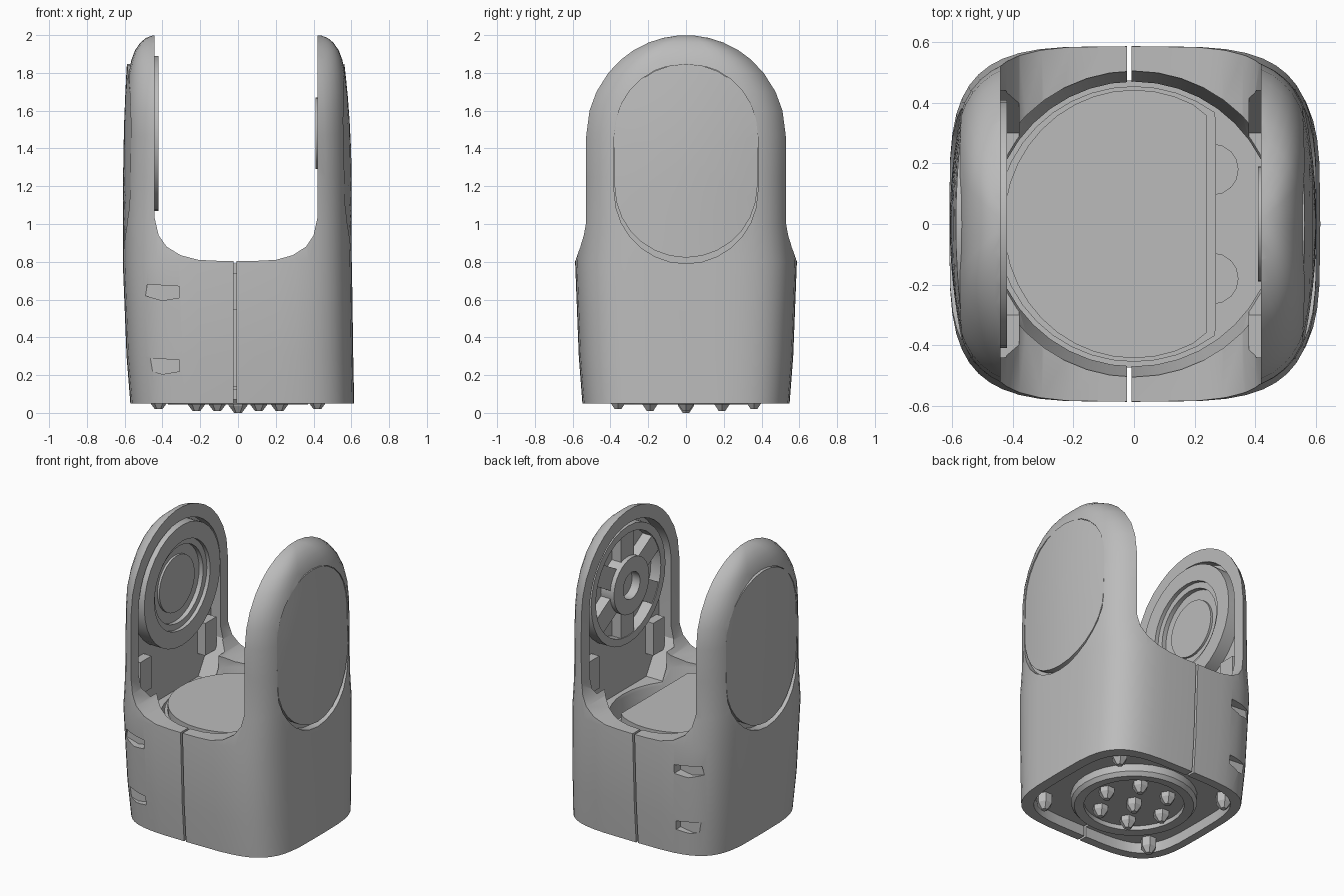
import bpy, bmesh, math
from mathutils import Matrix, Vector

if "Cube" in bpy.data.objects:
    bpy.data.objects.remove(bpy.data.objects["Cube"], do_unlink=True)

grey = bpy.data.materials.new("plain grey")
grey.use_nodes = True
GREY = (0.5, 0.5, 0.5, 1)
grey.diffuse_color = GREY
grey.node_tree.nodes["Principled BSDF"].inputs["Base Color"].default_value = GREY


def finish(name, bm):
    bmesh.ops.remove_doubles(bm, verts=bm.verts, dist=1e-5)
    bmesh.ops.recalc_face_normals(bm, faces=bm.faces)
    mesh = bpy.data.meshes.new(name)
    bm.to_mesh(mesh)
    bm.free()
    mesh.materials.append(grey)
    ob = bpy.data.objects.new(name, mesh)
    bpy.context.collection.objects.link(ob)
    return ob


def loft(name, rings):
    """Skin a list of equal-length closed rings and cap both ends."""
    bm = bmesh.new()
    rows = [[bm.verts.new(p) for p in ring] for ring in rings]
    n = len(rows[0])
    for a, b in zip(rows, rows[1:]):
        for i in range(n):
            j = (i + 1) % n
            bm.faces.new((a[i], a[j], b[j], b[i]))
    bm.faces.new(rows[0])
    bm.faces.new(rows[-1])
    return finish(name, bm)


def prism(name, pts, axis, lo, hi):
    """Extrude a 2D outline along the given axis."""
    place = {"x": lambda p, d: (d, p[0], p[1]),
             "y": lambda p, d: (p[0], d, p[1]),
             "z": lambda p, d: (p[0], p[1], d)}[axis]
    return loft(name, [[place(p, d) for p in pts] for d in (lo, hi)])


def box(name, x, y, z):
    return prism(name, [(x[0], y[0]), (x[1], y[0]), (x[1], y[1]), (x[0], y[1])], "z", *z)


def lathe(name, profile, matrix, segs=32):
    """Revolve (radius, height) points around local z."""
    bm = bmesh.new()
    vs = [bm.verts.new((r, 0, h)) for r, h in profile]
    es = [bm.edges.new(e) for e in zip(vs, vs[1:])]
    bmesh.ops.spin(bm, geom=vs + es, cent=(0, 0, 0), axis=(0, 0, 1),
                   angle=math.tau, steps=segs)
    bm.transform(matrix)
    return finish(name, bm)


def arc(cx, cy, r, a0, a1, n):
    return [(cx + r * math.cos(math.radians(a0 + (a1 - a0) * i / n)),
             cy + r * math.sin(math.radians(a0 + (a1 - a0) * i / n))) for i in range(n + 1)]


def circle(r, n=40):
    return arc(0, 0, r, 0, 360, n)[:-1]


def stadium(r, low):
    return arc(0, TOP_Z, r, 0, 180, 14) + arc(0, low, r, 180, 360, 14)


def squircle(cx, hx, hy, n=48):
    root = lambda v: math.copysign(abs(v) ** 0.5, v)
    return [(cx + hx * root(math.cos(math.tau * i / n)),
             hy * root(math.sin(math.tau * i / n))) for i in range(n)]


def cut(target, cutter):
    cutter.hide_render = True
    m = target.modifiers.new("cut", "BOOLEAN")
    m.operation, m.solver, m.object = "DIFFERENCE", "EXACT", cutter
    bpy.context.view_layer.objects.active = target
    bpy.ops.object.modifier_apply(modifier=m.name)
    bpy.data.objects.remove(cutter, do_unlink=True)


# Outer shell: (height, left edge, right edge, half depth at the arms)
ARM, TOP_Z, R = 0.42, 1.47, 0.53
levels = [(0.05, -0.57, 0.615, 0.51), (0.3, -0.59, 0.61, 0.53), (0.8, -0.61, 0.603, 0.55),
          (1.0, -0.608, 0.6, 0.53), (1.25, -0.603, 0.597, R), (TOP_Z, -0.6, 0.592, R)]
for z, w in ((1.6, .587), (1.7, .58), (1.8, .568), (1.87, .552), (1.92, .533),
             (1.96, .505), (1.985, .475), (1.998, .44)):
    levels.append((z, -w - 0.012, w, math.sqrt(R * R - (z - TOP_Z) ** 2)))
rings = []
for z, x0, x1, depth in levels:
    hx = (x1 - x0) / 2
    hy = depth / (1 - (ARM / hx) ** 4) ** 0.25
    rings.append([(x, y, z) for x, y in squircle((x0 + x1) / 2, hx, hy)])
shell = loft("fork_shell", rings)

# U-shaped opening between the arms
half = [(0.1, 0.805), (0.2, 0.81), (0.29, 0.835), (0.36, 0.88), (0.4, 0.94), (ARM, 1.03), (ARM, 2.2)]
opening = [(-x * 1.05, z) for x, z in reversed(half)] + half
cut(shell, prism("opening_cutter", opening, "y", -1, 1))

# Round well with a sloping mouth, and a shallow recess underneath
cut(shell, lathe("well_cutter", [(0, 0.16), (0.47, 0.16), (0.47, 0.7), (0.505, 0.8),
                                 (0.505, 0.95), (0, 0.95)], Matrix(), 40))
cut(shell, prism("under_cutter", squircle(0.015, 0.53, 0.49), "z", -0.2, 0.12))

# Arm pockets on the inside, gently domed oval panels with a notch below on the outside
for s, low_x, high_x in ((-1, 0.608, 0.588), (1, 0.602, 0.563)):
    pocket = arc(0, TOP_Z, 0.44, 0, 180, 20) + [(-0.44, 0.95), (-0.3, 0.72), (0.3, 0.72), (0.44, 0.95)]
    cut(shell, prism("pocket_cutter", pocket, "x", s * 0.38, s * 0.51))
    cut(shell, prism("panel_cutter", stadium(0.38, 1.17), "x", s * 0.55, s * 0.8))
    outline = stadium(0.378, 1.2)
    rows = [[(s * 0.53, y, z) for y, z in outline]]
    for k in (1, 0.85, 0.65, 0.4, 0.1):
        row = []
        for y, z in outline:
            y, z = y * k, 1.35 + (z - 1.35) * k
            lean = (high_x - low_x) * (max(0, z - 1.2) / 0.65) ** 2
            row.append((s * (low_x + lean - 0.27 * y * y), y, z))
        rows.append(row)
    loft("side_panel", rows)

# Seam front and back, with fastener slots beside it
for s in (-1, 1):
    cut(shell, box("seam_cutter", (-0.023, -0.008), sorted((s * 0.4, s * 0.8)), (-0.1, 1)))
    for z in (0.25, 0.64):
        slot = [(-0.48, z + 0.04), (-0.49, z - 0.02), (-0.4, z - 0.045), (-0.31, z - 0.03), (-0.31, z + 0.03)]
        cut(shell, prism("slot_cutter", slot, "y", s * 0.5, s * 0.8))

# Turntable inside the well, flat on one side, over a lower floor
plate = [(min(x, 0.24), y * 1.03) for x, y in circle(0.43)]
plate = [p for i, p in enumerate(plate) if p != plate[i - 1]]
prism("turntable", plate, "z", 0.14, 0.79)
prism("turntable_collar", [(min(x, 0.27), y) for x, y in circle(0.455)
                           if x < 0.35], "z", 0.14, 0.74)
prism("well_floor", circle(0.475), "z", 0.14, 0.55)
for y in (-0.18, 0.18):
    prism("floor_post", arc(0.26, y, 0.085, -90, 90, 8), "z", 0.5, 0.7)


def on_arm(s):
    """Local z points from the arm toward the middle."""
    return Matrix.Translation((s * 0.52, 0, 1.48)) @ Matrix.Rotation(-s * math.pi / 2, 4, "Y")


# Stepped pivot disc on the right arm
lathe("pivot_disc", [(0, 0), (0.41, 0), (0.41, 0.1), (0.3, 0.1), (0.3, 0.075), (0.26, 0.075),
                     (0.26, 0.045), (0.19, 0.045), (0.19, 0.06), (0, 0.06)], on_arm(-1))

# Ribbed hub on the left arm
lathe("hub_ring", [(0.35, 0), (0.4, 0), (0.4, 0.085), (0.35, 0.085), (0.35, 0)], on_arm(1))
lathe("hub", [(0, 0), (0.19, 0), (0.19, 0.11), (0.09, 0.11), (0.09, 0.05), (0, 0.05)], on_arm(1))
for k in range(6):
    spoke = box("hub_spoke", (0.17, 0.37), (-0.07, 0.07), (0, 0.08))
    spoke.data.transform(on_arm(1) @ Matrix.Rotation(math.tau * k / 6, 4, "Z"))

# Lower arm blocks beside the open pockets under each disc
for s in (-1, 1):
    for y in (-0.35, 0.35):
        box("arm_block", sorted((s * 0.45, s * 0.52)), (y - 0.06, y + 0.06), (0.88, 1.1))

# Underside: bearing ring, sunken plate and small feet
lathe("bearing_ring", [(0.31, 0.13), (0.31, 0.05), (0.37, 0.045), (0.39, 0.07),
                       (0.39, 0.13), (0.31, 0.13)], Matrix())
lathe("bearing_plate", [(0, 0.13), (0.32, 0.13), (0.32, 0.08), (0, 0.08)], Matrix())
spots = [Vector()]
for k in range(6):
    spots.append(Matrix.Rotation(math.tau * k / 6, 3, "Z") @ Vector((0.22, 0, 0.01)))
spots += [Vector((x, y, 0.02)) for x in (-0.42, 0.42) for y in (-0.36, 0.36)]
for spot in spots:
    lathe("foot", [(0, 0.1), (0.05, 0.1), (0.05, 0.04), (0.02, 0), (0, 0)],
          Matrix.Translation(spot), 6)

# Smooth shading with crisp edges
bpy.ops.object.select_all(action="DESELECT")
for ob in bpy.context.collection.objects:
    if ob.type == "MESH" and grey.name in ob.data.materials:
        ob.select_set(True)
        bpy.context.view_layer.objects.active = ob
bpy.ops.object.shade_smooth_by_angle(angle=math.radians(30))
